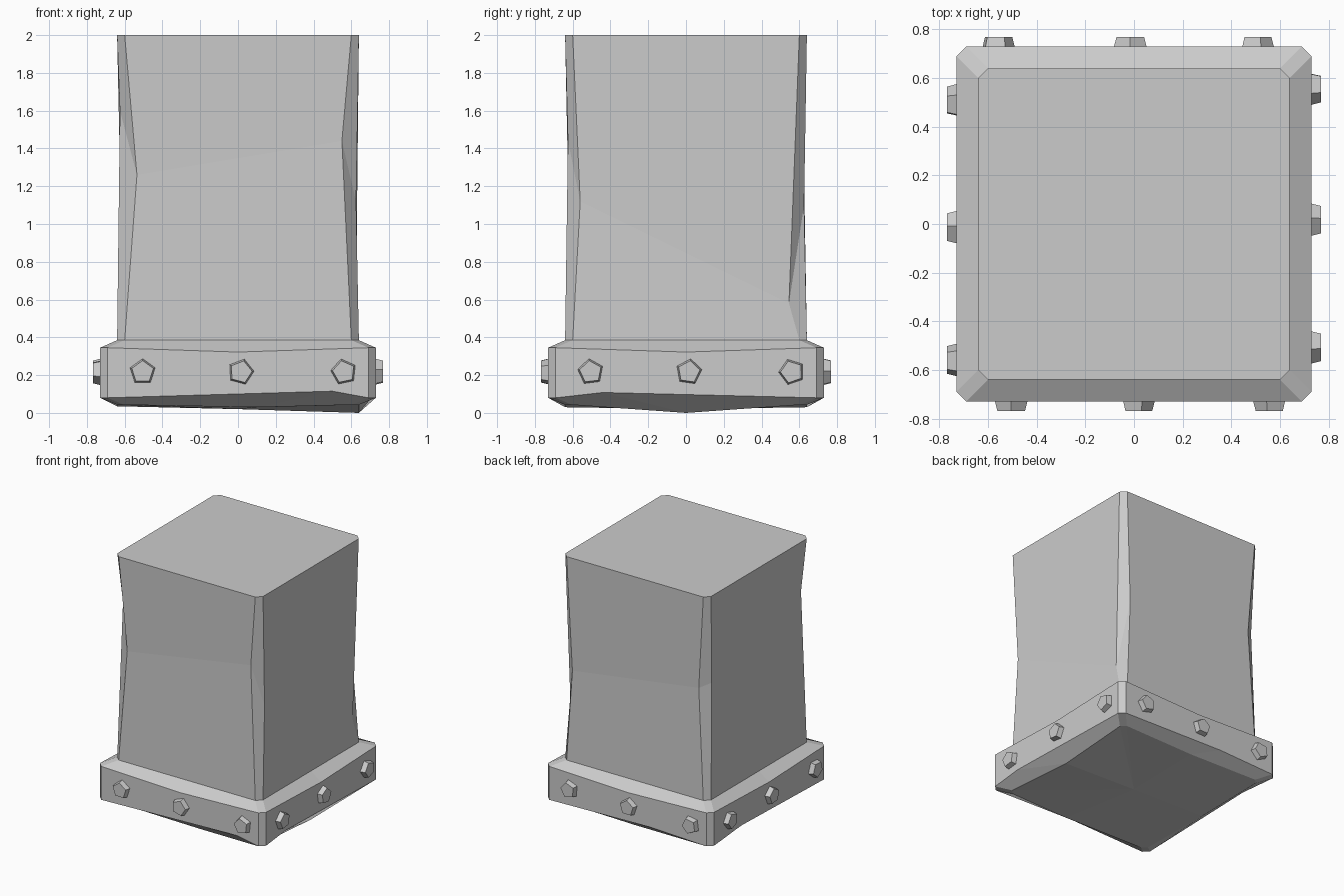
import bpy, bmesh, math
from mathutils import Matrix, Vector

if "Cube" in bpy.data.objects:
    bpy.data.objects.remove(bpy.data.objects["Cube"])


def side(k, x, d, z):
    """Point on side k (front, right, back, left), x along the side, d outwards."""
    return Matrix.Rotation(k * math.pi / 2, 3, 'Z') @ Vector((x, -d, z))


def finish(name, bm):
    bmesh.ops.recalc_face_normals(bm, faces=bm.faces[:])
    me = bpy.data.meshes.new(name)
    bm.to_mesh(me)
    bm.free()
    ob = bpy.data.objects.new(name, me)
    bpy.context.collection.objects.link(ob)
    return ob


def bridge(bm, a, b):
    n = len(a)
    for i in range(n):
        j = (i + 1) % n
        bm.faces.new((a[i], a[j], b[j], b[i]))


# Pillar shaft: worn corner chamfers, one nick (x, z) on each vertical edge
nicks = [((-0.535, 1.26), (0.55, 1.44)),
         ((-0.56, 1.12), (0.545, 0.58)),
         ((-0.56, 1.10), (0.55, 1.26)),
         ((-0.57, 1.30), (0.55, 1.60))]
bm = bmesh.new()
low, mid, top = [], [], []
for k in range(4):
    for s, (x, z) in zip((-1, 1), nicks[k]):
        low.append(bm.verts.new(side(k, s * 0.60, 0.64, 0.385)))
        mid.append(bm.verts.new(side(k, x, 0.625, z)))
        top.append(bm.verts.new(side(k, s * 0.60, 0.64, 2.0)))
bridge(bm, low, mid)
bridge(bm, mid, top)
bm.faces.new(top)
finish("pillar_shaft", bm)

# Base collar: each level is (corner x, depth, corner z, mid points (x, z) per side)
levels = [
    (0.605, 0.64, 0.043, [(0.10, 0.03), (0.0, 0.003), (0.0, 0.03), (0.0, 0.035)]),
    (0.69, 0.73, 0.08, [(0.50, 0.115), (-0.44, 0.108), (0.2, 0.10), (-0.35, 0.11)]),
    (0.69, 0.73, 0.345, [(0.0, 0.322)] * 4),
    (0.60, 0.64, 0.385, [(0.0, 0.385)] * 4),
]
bm = bmesh.new()
rings = []
for cx, d, cz, mids in levels:
    ring = []
    for k in range(4):
        for x, z in ((-cx, cz), mids[k], (cx, cz)):
            # the lowest corner of the worn underside is at the front right
            ring.append(bm.verts.new(side(k, x, d, z)))
    rings.append(ring)
for a, b in zip(rings, rings[1:]):
    bridge(bm, a, b)
centre = bm.verts.new((0, 0, 0.02))
rings[0][4].co.z = 0.0
for i in range(12):
    bm.faces.new((rings[0][i], centre, rings[0][(i + 1) % 12]))
finish("base_collar", bm)

# Five-sided tapered studs, three on each side of the collar
for k in range(4):
    for i, (x, turn) in enumerate(((-0.505, 0), (0.015, -15), (0.56, 12))):
        bm = bmesh.new()
        loops = []
        for r, d in ((0.070, 0.71), (0.070, 0.73), (0.060, 0.768)):
            ang = [math.radians(90 + turn + 72 * n + 7 * k) for n in range(5)]
            loops.append([bm.verts.new(side(k, x + r * math.cos(a), d, 0.217 + r * math.sin(a)))
                          for a in ang])
        bridge(bm, loops[0], loops[1])
        bridge(bm, loops[1], loops[2])
        bm.faces.new(loops[2])
        bm.faces.new(loops[0])
        finish(f"stud_{k}_{i}", bm)
